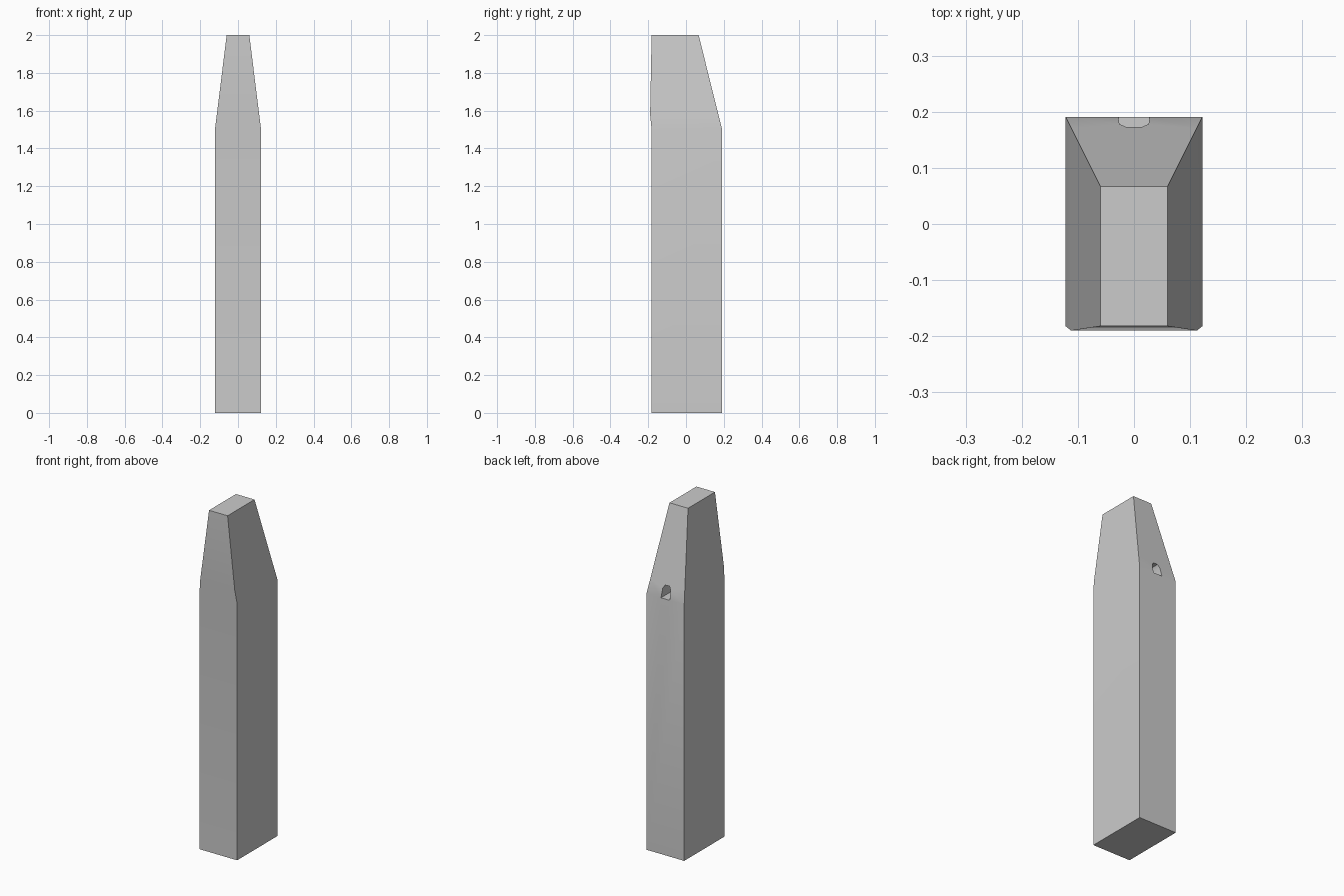
import bpy, bmesh

if "Cube" in bpy.data.objects:
    bpy.data.objects.remove(bpy.data.objects["Cube"])


def loft(name, rings):
    """Closed solid skinned through rings of equal point count."""
    bm = bmesh.new()
    loops = [[bm.verts.new(p) for p in ring] for ring in rings]
    n = len(loops[0])
    for a, b in zip(loops, loops[1:]):
        for i in range(n):
            j = (i + 1) % n
            bm.faces.new((a[i], a[j], b[j], b[i]))
    bm.faces.new(loops[0][::-1])
    bm.faces.new(loops[-1])
    bmesh.ops.recalc_face_normals(bm, faces=bm.faces)
    mesh = bpy.data.meshes.new(name)
    bm.to_mesh(mesh)
    bm.free()
    obj = bpy.data.objects.new(name, mesh)
    bpy.context.collection.objects.link(obj)
    return obj


# Tapered post: half width, front y, back y, height
sections = [
    (0.122, -0.182, 0.191, 0.0),
    (0.122, -0.182, 0.191, 1.5),
    (0.112, -0.190, 0.171, 1.58),
    (0.060, -0.182, 0.067, 2.0),
]
post = loft("post", [[(-w, f, z), (w, f, z), (w, b, z), (-w, b, z)]
                     for w, f, b, z in sections])

# Small arched socket cut into the sloping back
half = [(0.028, 1.5), (0.026, 1.552), (0.014, 1.572)]
arch = half + [(-x, z) for x, z in reversed(half)]
cutter = loft("socket_cutter", [[(x, y, z) for x, z in arch] for y in (0.06, 0.25)])
cutter.hide_render = True
cutter.hide_viewport = False

# Apply the cut, then drop the helper
mod = post.modifiers.new("socket", 'BOOLEAN')
mod.operation = 'DIFFERENCE'
mod.solver = 'EXACT'
mod.object = cutter
bpy.ops.object.select_all(action='DESELECT')
post.select_set(True)
bpy.context.view_layer.objects.active = post
bpy.ops.object.modifier_apply(modifier=mod.name)
bpy.data.objects.remove(cutter)

# Soft shading across the shallow taper bends
bpy.ops.object.shade_smooth_by_angle()
